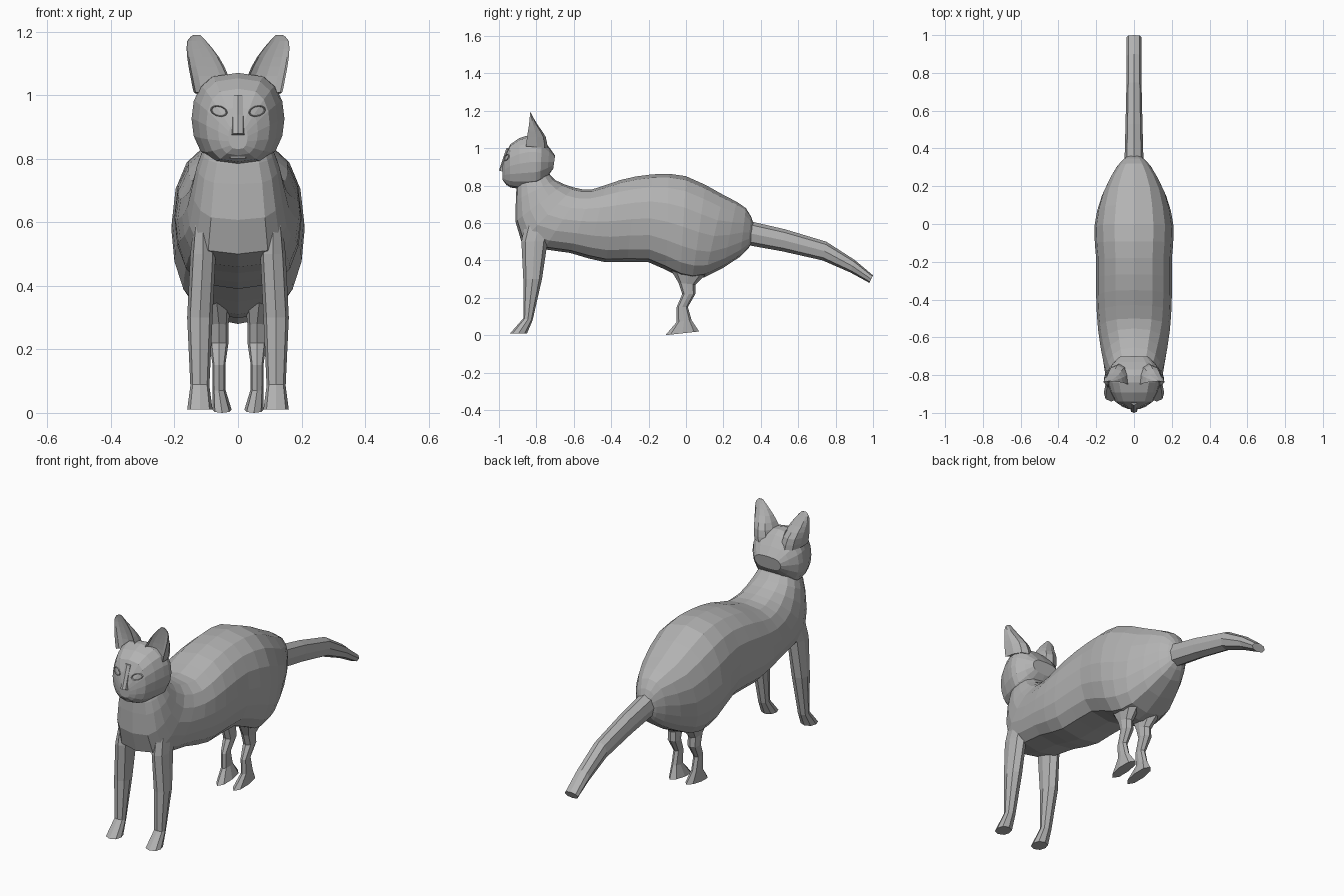
import bpy, bmesh, math
from mathutils import Vector
from mathutils.bvhtree import BVHTree

default_cube = bpy.data.objects.get("Cube")
if default_cube:
    bpy.data.objects.remove(default_cube, do_unlink=True)

grey = bpy.data.materials.new("plain grey")
grey.use_nodes = True
shade = 0.45
grey.diffuse_color = (shade, shade, shade, 1)
grey.node_tree.nodes["Principled BSDF"].inputs["Base Color"].default_value = grey.diffuse_color


def finish(name, mesh_builder):
    """Turn a bmesh into a flat-shaded grey object."""
    bmesh.ops.recalc_face_normals(mesh_builder, faces=mesh_builder.faces)
    mesh = bpy.data.meshes.new(name)
    mesh_builder.to_mesh(mesh)
    mesh_builder.free()
    mesh.materials.append(grey)
    part = bpy.data.objects.new(name, mesh)
    bpy.context.collection.objects.link(part)
    return part


def bridge(mesh_builder, loops):
    """Join neighbouring loops of vertices with quads."""
    for first, second in zip(loops, loops[1:]):
        for index in range(len(first)):
            mesh_builder.faces.new((first[index - 1], first[index],
                                    second[index], second[index - 1]))


def add_middle_rings(rings):
    """Put one smoothly curved ring between each pair of neighbours."""
    padded = [rings[0], *rings, rings[-1]]
    result = []
    for before, start, end, after in zip(padded, padded[1:], padded[2:], padded[3:]):
        middle = [(9 * (b + c) - a - d) / 16
                  for a, b, c, d in zip(before, start, end, after)]
        result += [start, middle]
    return result + [rings[-1]]


def loft(name, rings, sides=8, fullness=0.8, taper=0, mirror=1, dish=1, curved=True):
    """Skin rings of (y, z of one edge, y, z of the other edge, half width, centre x).

    Fullness below one squares the flanks, and taper slims the first edge against
    the second; a negative dish hollows the second edge.
    """
    mesh_builder = bmesh.new()
    loops = []
    for y_a, z_a, y_b, z_b, half_width, *offset in add_middle_rings(rings) if curved else rings:
        edge_a, edge_b = Vector((0, y_a, z_a)), Vector((0, y_b, z_b))
        centre, reach = (edge_a + edge_b) / 2, (edge_a - edge_b) / 2
        centre.x = sum(offset) * mirror
        loop = []
        for index in range(sides):
            angle = index * math.tau / sides
            across, along = math.cos(angle), math.sin(angle)
            across = math.copysign(abs(across) ** (fullness + taper * along), across)
            if along < 0:
                along *= dish
            sideways = Vector((half_width * across * mirror, 0, 0))
            loop.append(mesh_builder.verts.new(centre + reach * along + sideways))
        loops.append(loop)
    bridge(mesh_builder, loops)
    mesh_builder.faces.new(loops[0])
    mesh_builder.faces.new(loops[-1])
    return finish(name, mesh_builder)


# Neck and body: nape and back edge, then chest and belly edge
loft("body", [
    (-.74, .88, -.9, .82, .1),
    (-.7, .83, -.91, .72, .13),
    (-.6, .79, -.88, .5, .16),
    (-.5, .78, -.62, .44, .19),
    (-.35, .83, -.43, .39, .2),
    (-.18, .86, -.2, .39, .2),
    (0, .85, -.03, .31, .21),
    (.2, .75, .1, .31, .17),
    (.32, .68, .29, .42, .09),
    (.36, .6, .35, .49, .04)], sides=16, fullness=0.65, taper=0.1)

# Tail: upper edge, then lower edge
loft("tail", [
    (.34, .61, .34, .48, .05),
    (.75, .5, .73, .4, .04),
    (1, .32, .98, .28, .04)])

# Head: crown edge, then jaw edge
head = loft("head", [
    (-.98, .91, -.98, .83, .03),
    (-.94, 1.02, -.94, .79, .1),
    (-.84, 1.07, -.83, .78, .14),
    (-.77, 1.05, -.78, .8, .14),
    (-.7, .96, -.71, .89, .08)], sides=16, fullness=0.6)
head_surface = BVHTree.FromPolygons([vertex.co for vertex in head.data.vertices],
                                    [face.vertices for face in head.data.polygons])

# Nose bridge from brow to nose tip, and the chin below it
loft("nose_bridge", [
    (-.96, 1, -.9, 1, .02),
    (-.98, .94, -.95, .92, .02),
    (-1, .88, -.96, .87, .02)], curved=False)
loft("chin", [
    (-.98, .85, -.94, .85, .04),
    (-.96, .8, -.92, .8, .03)], curved=False)


def eye(name, mirror):
    """Almond rim laid on the face, with a sunken middle."""
    mesh_builder = bmesh.new()
    loops = []
    for scale, lift in ((1.1, 0), (1, .005), (.8, -.003)):
        loop = []
        for index in range(10):
            angle = index * math.tau / 10
            outward = .025 * scale * math.cos(angle)
            height = .95 + .016 * scale * math.sin(angle) + outward / 6
            start = Vector((mirror * (.06 + outward), -2, height))
            spot = head_surface.ray_cast(start, Vector((0, 1, 0)))[0]
            spot.y -= lift
            loop.append(mesh_builder.verts.new(spot))
        loops.append(loop)
    bridge(mesh_builder, loops)
    mesh_builder.faces.new(loops[-1])
    finish(name, mesh_builder)


for word, mirror in (("left", 1), ("right", -1)):
    eye(word + "_eye", mirror)
    # Ear: back edge, then the hollow front
    loft(word + "_ear", [
        (-.74, 1, -.97, 1.02, .06, .08),
        (-.75, 1.06, -.95, 1.06, .06, .09),
        (-.79, 1.12, -.89, 1.12, .05, .11),
        (-.82, 1.17, -.85, 1.17, .03, .13),
        (-.83, 1.19, -.84, 1.19, .01, .13)],
        sides=12, mirror=mirror, dish=-.3)
    # Front leg and paw: front edge, then back edge
    loft(word + "_front_leg", [
        (-.86, .6, -.7, .58, .03, .11),
        (-.88, .5, -.74, .5, .04, .11),
        (-.87, .3, -.77, .3, .04, .12),
        (-.87, .09, -.82, .08, .03, .12),
        (-.94, .01, -.85, .01, .04, .12)], mirror=mirror, curved=False)
    # Hind leg, hock and paw: front edge, then back edge
    loft(word + "_hind_leg", [
        (-.1, .38, .14, .36, .05, .07),
        (-.04, .28, .05, .27, .03, .06),
        (-.02, .22, .05, .22, .03, .06),
        (-.05, .15, .01, .15, .02, .06),
        (-.05, .07, .03, .08, .02, .06),
        (-.11, 0, .07, .02, .03, .05)], mirror=mirror, curved=False)
